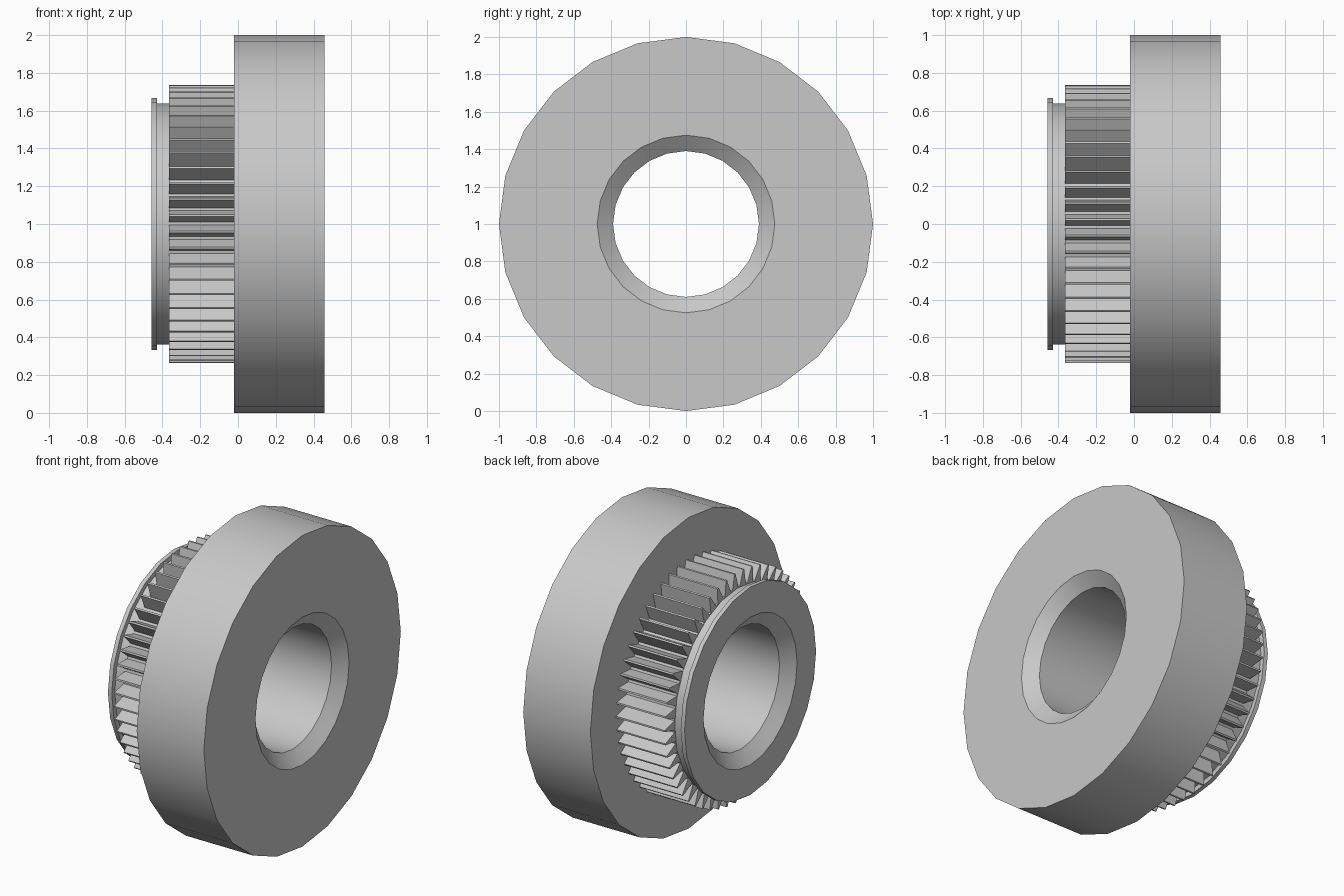
import bpy
import math

cube = bpy.data.objects.get("Cube")
if cube:
    bpy.data.objects.remove(cube, do_unlink=True)

# One plain grey for the whole part
grey = bpy.data.materials.new("plain grey")
grey.use_nodes = True
GREY = (0.58, 0.58, 0.58, 1.0)
grey.diffuse_color = GREY
grey.node_tree.nodes["Principled BSDF"].inputs["Base Color"].default_value = GREY

AXIS_Z = 1.0
SIDES = 24
TEETH = 53
TOOTH_PHASE = 0.033


def lathe(name, profile, steps):
    """Sweep (x, radius) points round the x axis; a radius of None takes the step's own radius."""
    n, m = len(profile), len(steps)
    verts = []
    for angle, step_radius in steps:
        for x, r in profile:
            r = step_radius if r is None else r
            verts.append((x, r * math.sin(angle), AXIS_Z + r * math.cos(angle)))
    faces = []
    for j in range(m):
        a, b = j * n, ((j + 1) % m) * n
        for i in range(n - 1):
            faces.append((a + i, a + i + 1, b + i + 1, b + i))
    mesh = bpy.data.meshes.new(name)
    mesh.from_pydata(verts, [], faces)
    mesh.materials.append(grey)
    obj = bpy.data.objects.new(name, mesh)
    bpy.context.collection.objects.link(obj)
    bpy.ops.object.select_all(action="DESELECT")
    obj.select_set(True)
    bpy.context.view_layer.objects.active = obj
    bpy.ops.object.shade_smooth_by_angle(angle=math.radians(30))
    return obj


round_steps = [(2 * math.pi * i / SIDES, 0) for i in range(SIDES)]

# Wide disc with its half of the chamfered bore
lathe("wide_disc", [(-0.02, 0.635), (-0.02, 1.0), (0.457, 1.0), (0.457, 0.475),
                    (0.392, 0.39), (-0.02, 0.39)], round_steps)

# Hub with the other half of the bore, a groove and a thin end lip
lathe("hub_with_lip", [(-0.02, 0.39), (-0.392, 0.39), (-0.457, 0.475), (-0.457, 0.668),
                       (-0.43, 0.668), (-0.43, 0.637), (-0.02, 0.637)], round_steps)

# Toothed ring: narrow tip and root flats, repeated round the hub
pitch = 2 * math.pi / TEETH
TIP, ROOT = 0.737, 0.64
tooth = [(-0.06, TIP), (0.06, TIP), (0.40, ROOT), (0.60, ROOT)]
tooth_steps = [(TOOTH_PHASE + (k + f) * pitch, r) for k in range(TEETH) for f, r in tooth]
lathe("toothed_ring", [(-0.366, 0.61), (-0.366, None), (-0.02, None)], tooth_steps)
